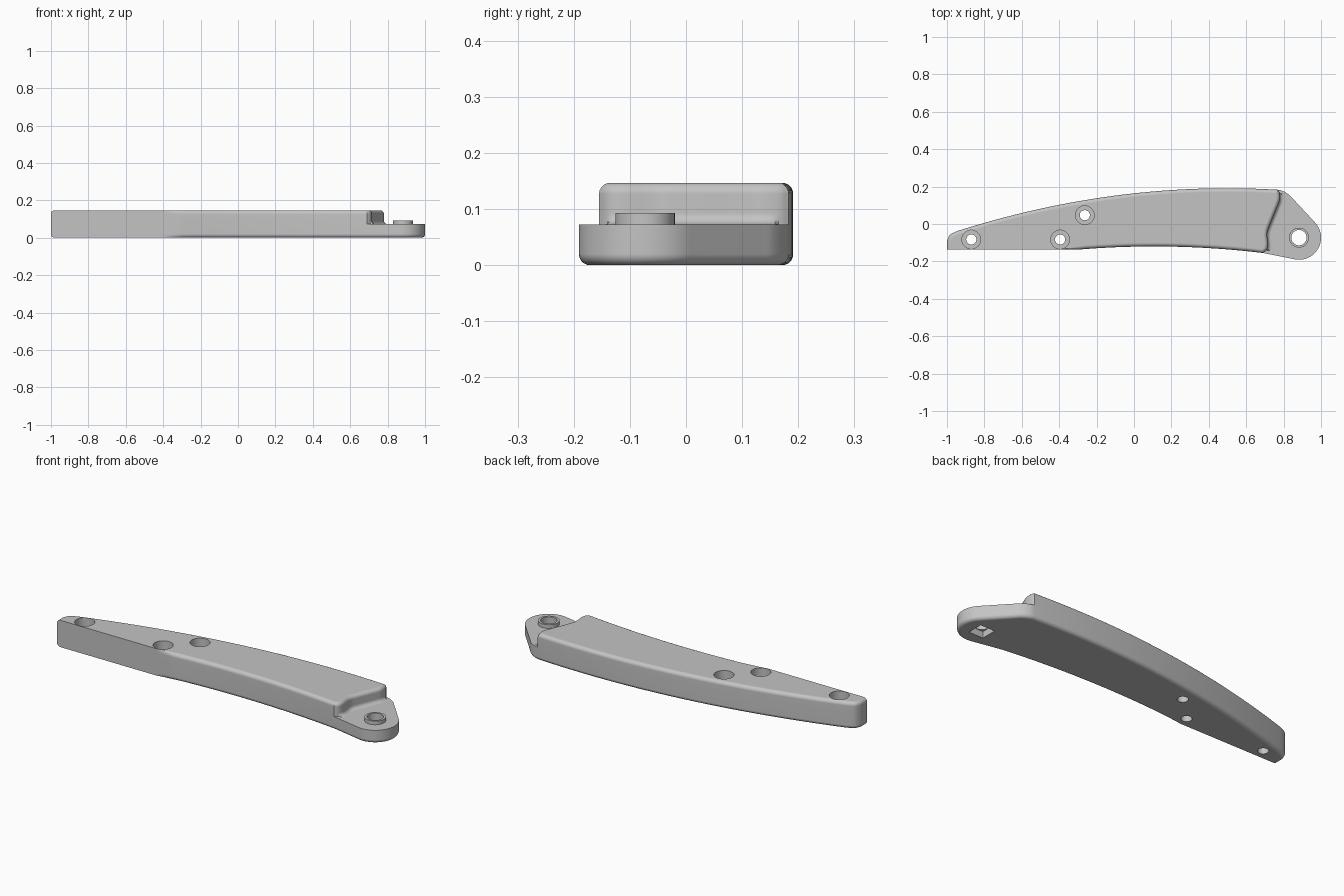
import bpy, bmesh, math
from mathutils import Vector as V

cube = bpy.data.objects.get("Cube")
if cube:
    bpy.data.objects.remove(cube, do_unlink=True)

HEIGHT, LUG_TOP, FILLET, FRONT_Y = 0.147, 0.073, 0.02, -0.137
PIVOT, TIP_R = V((0.882, -0.073)), 0.118

grey = bpy.data.materials.new("plain grey")
grey.use_nodes = True
grey.diffuse_color = (0.55, 0.55, 0.55, 1)
grey.node_tree.nodes["Principled BSDF"].inputs["Base Color"].default_value = grey.diffuse_color


def make_object(name, bm):
    bmesh.ops.recalc_face_normals(bm, faces=bm.faces)
    mesh = bpy.data.meshes.new(name)
    bm.to_mesh(mesh)
    bm.free()
    mesh.materials.append(grey)
    obj = bpy.data.objects.new(name, mesh)
    bpy.context.collection.objects.link(obj)
    return obj


def arc_through(a, b, c, steps):
    """Near-circular shallow arc: the parabola through three points."""
    pts = []
    for i in range(steps + 1):
        x = a[0] + (c[0] - a[0]) * i / steps
        y = (a[1] * (x - b[0]) * (x - c[0]) / ((a[0] - b[0]) * (a[0] - c[0]))
             + b[1] * (x - a[0]) * (x - c[0]) / ((b[0] - a[0]) * (b[0] - c[0]))
             + c[1] * (x - a[0]) * (x - b[0]) / ((c[0] - a[0]) * (c[0] - b[0])))
        pts.append(V((x, y)))
    return pts


def spline(points, steps=4):
    """Catmull-Rom curve through the points."""
    p = [V(q) for q in points]
    p = [2 * p[0] - p[1]] + p + [2 * p[-1] - p[-2]]
    out = []
    for a, b, c, d in zip(p, p[1:], p[2:], p[3:]):
        for i in range(steps):
            t = i / steps
            out.append(0.5 * (2 * b + (c - a) * t + (2 * a - 5 * b + 4 * c - d) * t * t
                              + (3 * b - a - 3 * c + d) * t ** 3))
    return out + [p[-2]]


def outward(pts, i):
    """Mitred outward direction; the straight front face keeps its plane."""
    p, a, b = pts[i], pts[i - 1], pts[(i + 1) % len(pts)]
    d1, d2 = (p - a).normalized(), (b - p).normalized()
    n1, n2 = V((d1.y, -d1.x)), V((d2.y, -d2.x))
    n = (n1 + n2) / (1 + n1.dot(n2))
    if p.y < FRONT_Y + 0.001 and p.x < 0:
        n.y *= min(max((p.x + 0.4) / 0.12, 0), 1)
    return n


def loft(name, pts, levels):
    """Stack rings; each level is (z, function giving the outward shift)."""
    bm = bmesh.new()
    normals = [outward(pts, i) for i in range(len(pts))]
    rings = [[bm.verts.new((*(p + n * shift(p)), z)) for p, n in zip(pts, normals)]
             for z, shift in levels]
    for lo, hi in zip(rings, rings[1:]):
        for i in range(len(pts)):
            bm.faces.new((lo[i - 1], lo[i], hi[i], hi[i - 1]))
    bm.faces.new(rings[0][::-1])
    bm.faces.new(rings[-1])
    return make_object(name, bm)


def cylinder(name, centre, radius, z0, z1, sides=48, turn=0.0):
    pts = [V(centre) + radius * V((math.cos(a), math.sin(a)))
           for a in (turn + math.tau * i / sides for i in range(sides))]
    bm = bmesh.new()
    lo, hi = ([bm.verts.new((*p, z)) for p in pts] for z in (z0, z1))
    for i in range(sides):
        bm.faces.new((lo[i - 1], lo[i], hi[i], hi[i - 1]))
    bm.faces.new(lo[::-1])
    bm.faces.new(hi)
    return make_object(name, bm)


def combine(target, other, operation):
    mod = target.modifiers.new(operation.lower(), 'BOOLEAN')
    mod.operation, mod.solver, mod.object = operation, 'EXACT', other
    bpy.context.view_layer.objects.active = target
    bpy.ops.object.modifier_apply(modifier=mod.name)
    bpy.data.objects.remove(other, do_unlink=True)


# Outline pieces, counter-clockwise
front = [V((-1, FRONT_Y))] + [V((-0.4 + 0.02 * i, FRONT_Y)) for i in range(5)]
front += arc_through((-0.3, FRONT_Y), (0.12, -0.12), (0.69, -0.155), 24)
back = arc_through((0.77, 0.183), (-0.26, 0.128), (-0.94, -0.036), 40)
heel = spline([(-0.94, -0.036), (-0.982, -0.056), (-1, -0.09)], 4)[1:]
tip = [PIVOT + TIP_R * V((math.cos(a), math.sin(a)))
       for a in (math.radians(-98 + 140.5 * i / 28) for i in range(29))]
tip += spline([(0.85, 0.135), (0.832, 0.154), (0.807, 0.171), (0.785, 0.18)], 3)
step = spline([(0.69, -0.155), (0.708, -0.14), (0.716, -0.11), (0.712, -0.05),
               (0.728, 0.0), (0.765, 0.09), (0.779, 0.13), (0.778, 0.165), (0.77, 0.183)])[1:-1]

# Fillet profiles
quarter = [math.pi / 2 * i / 5 for i in range(6)]


def inset(a):
    return lambda p: -FILLET * (1 - math.cos(a))


def flare(a):
    wall = {tuple(p) for p in step[4:-4]}
    return lambda p: FILLET * (1 - math.cos(a)) if tuple(p) in wall else 0.0


# Lower plate with the lug, then the raised arm
base_levels = [(FILLET * (1 - math.sin(a)), inset(a)) for a in reversed(quarter)]
arm = loft("curved_arm", front + tip + back + heel, base_levels + [(LUG_TOP, inset(0))])
top_levels = [(LUG_TOP + FILLET * (1 - math.sin(a)), flare(a)) for a in reversed(quarter)]
top_levels += [(HEIGHT - FILLET * (1 - math.sin(a)), inset(a)) for a in quarter]
raised = loft("raised_arm", front + step + back + heel, top_levels)
combine(arm, raised, 'UNION')

# Pivot boss with a through hole and a square socket underneath
combine(arm, cylinder("pivot_boss", PIVOT, 0.053, 0.05, 0.093), 'UNION')
combine(arm, cylinder("pivot_hole", PIVOT, 0.041, -0.1, 0.2), 'DIFFERENCE')
combine(arm, cylinder("square_socket", PIVOT, 0.061, -0.1, 0.035, 4, math.pi / 4), 'DIFFERENCE')

# Counterbored screw holes
for spot in ((-0.87, -0.083), (-0.395, -0.083), (-0.263, 0.047)):
    combine(arm, cylinder("screw_hole", spot, 0.027, -0.1, 0.3), 'DIFFERENCE')
    combine(arm, cylinder("counterbore", spot, 0.05, 0.07, 0.3), 'DIFFERENCE')

# Smooth fillets, crisp rims
bpy.ops.object.select_all(action='DESELECT')
arm.select_set(True)
bpy.context.view_layer.objects.active = arm
bpy.ops.object.shade_smooth_by_angle(angle=math.radians(30))
weighted = arm.modifiers.new("weighted_normals", 'WEIGHTED_NORMAL')
weighted.keep_sharp = True
